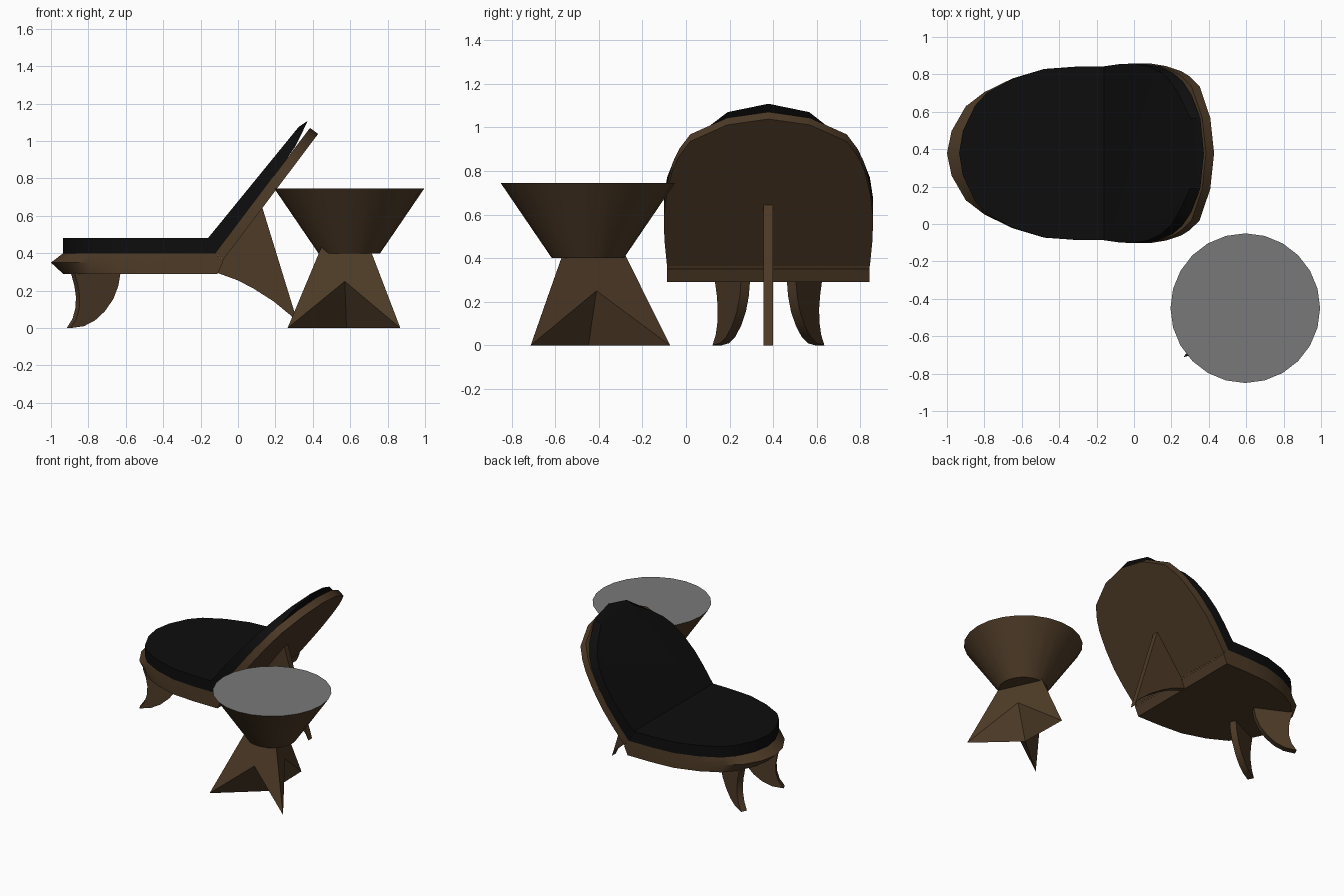
import bpy, bmesh, math
from mathutils import Vector

if "Cube" in bpy.data.objects:
    bpy.data.objects.remove(bpy.data.objects["Cube"])


def material(name, rgb):
    m = bpy.data.materials.new(name)
    m.diffuse_color = (*rgb, 1)
    m.use_nodes = True
    m.node_tree.nodes["Principled BSDF"].inputs["Base Color"].default_value = m.diffuse_color
    return m


WOOD = material("dark wood", (0.075, 0.043, 0.02))
BLACK = material("black cushion", (0.004, 0.004, 0.004))
GREY = material("grey table top", (0.19, 0.19, 0.19))
CY = 0.378  # chair centre line


def build(name, verts, faces, mat, smooth=True):
    me = bpy.data.meshes.new(name)
    me.from_pydata([tuple(v) for v in verts], [], faces)
    bm = bmesh.new()
    bm.from_mesh(me)
    bmesh.ops.remove_doubles(bm, verts=bm.verts, dist=1e-4)
    bmesh.ops.recalc_face_normals(bm, faces=bm.faces)
    bm.to_mesh(me)
    bm.free()
    ob = bpy.data.objects.new(name, me)
    bpy.context.collection.objects.link(ob)
    me.materials.append(mat)
    if smooth:
        bpy.ops.object.select_all(action='DESELECT')
        ob.select_set(True)
        bpy.context.view_layer.objects.active = ob
        bpy.ops.object.shade_smooth_by_angle(angle=math.radians(30))
    return ob


def loft(name, rings, mat):
    """Join closed rings with equal point counts and cap both ends."""
    n = len(rings[0])
    verts = [p for r in rings for p in r]
    faces = [(k * n + i, k * n + (i + 1) % n, (k + 1) * n + (i + 1) % n, (k + 1) * n + i)
             for k in range(len(rings) - 1) for i in range(n)]
    faces += [tuple(range(n)), tuple(range((len(rings) - 1) * n, len(rings) * n))]
    return build(name, verts, faces, mat)


def mirror_ring(half):
    """half: (x, half width, z) starting at the tip on the centre line."""
    return ([Vector((x, CY - w, z)) for x, w, z in half] +
            [Vector((x, CY + w, z)) for x, w, z in reversed(half[1:])])


# Seat: wooden shell with a bulged nose, and cushion
inner = [(-.935, 0), (-.915, .12), (-.85, .255), (-.785, .325), (-.65, .397), (-.48, .45), (-.3, .463)]
outer = [(-1, 0), (-.975, .12), (-.9, .25), (-.8, .327), (-.65, .4), (-.48, .451), (-.3, .464)]


def seat_ring(pts, end, z):
    return mirror_ring([(x, w, z) for x, w in pts + [(end, .464)]])


loft("seat_frame", [seat_ring(inner, -.11, .29), seat_ring(outer, -.082, .35),
                    seat_ring(inner, -.123, .40)], WOOD)
loft("seat_cushion", [seat_ring(inner, -.123, .40), seat_ring(inner, -.16, .481)], BLACK)

# Back rest: slanted frame (u runs up the slope, n stands off its front)
def slope(u, w, n):
    return (-.123 + .602 * u - .799 * n, w, .396 + .799 * u + .602 * n)


frame = [(.844, 0), (.81, .19), (.715, .359), (.63, .41), (.55, .44), (.42, .466), (.28, .48), (.15, .477), (0, .465)]
loft("back_frame", [mirror_ring([slope(u, w, n) for u, w in frame]) for n in (-.054, 0)], WOOD)

# Strip closing the seat and the back at the bottom
strip = [(-.11, .29), (-.08, .363), (-.123, .396), (-.15, .3)]
loft("rear_strip", [[Vector((x, CY + s * .464, z)) for x, z in strip] for s in (-1, 1)], WOOD)

# Back cushion: its rear lifts off the frame near the top
pad = [(.867, 0), (.825, .187), (.715, .315), (.635, .385), (.55, .43), (.42, .465), (.28, .48), (.15, .477), (0, .465)]
rear = [slope(u, w, max(0, (u - .7) * .19)) for u, w in pad]
front = [slope(.045 + u * .886, w, .081 - .034 * u) for u, w in pad]
loft("back_cushion", [mirror_ring(rear), mirror_ring(front)], BLACK)


def plate(name, profile, origin, direction, thick):
    """Extrude an (s, z) profile standing in a vertical plane."""
    d = Vector((*direction, 0)).normalized()
    side = Vector((-d.y, d.x, 0)) * thick / 2
    o = Vector((*origin, 0))
    return loft(name, [[o + d * s + Vector((0, 0, z)) + side * k for s, z in profile]
                       for k in (-1, 1)], WOOD)


# Rear fin leg
plate("rear_leg", [(-.11, .295), (0, .255), (.085, .21), (.19, .143), (.273, .075), (.305, .045),
                   (.328, 0), (.13, .645), (-.08, .365)], (0, CY), (1, 0), .044)

# Two splayed horn-shaped front legs
horn = [(0, 0), (.035, .05), (.053, .11), (.055, .17), (.045, .23), (.025, .295),
        (.298, .295), (.285, .225), (.255, .155), (.205, .09), (.145, .04), (.08, .01)]
for s, label in ((-1, "right"), (1, "left")):
    plate("front_leg_" + label, horn, (-.906, CY + s * .236), (.9, -s * .44), .046)

# Table bowl: 24-sided cone with grey top face
bpy.ops.mesh.primitive_cone_add(vertices=24, radius1=.165, radius2=.4, depth=.345,
                                location=(.595, -.45, .5725))
bowl = bpy.context.object
bowl.name = "table_bowl"
bowl.data.materials.append(WOOD)
bowl.data.materials.append(GREY)
for p in bowl.data.polygons:
    p.material_index = 1 if p.normal.z > .9 else 0
bpy.ops.object.shade_smooth_by_angle(angle=math.radians(30))

# Table base: three-footed pyramid with a notch folded into each side
C = Vector((.58, -.447, 0))
feet = [Vector((.265, -.712, 0)), Vector((.868, -.712, 0)), Vector((.572, -.073, 0))]
up = Vector((0, 0, 1))
tops = [C + (f - C) * .39 + up * .46 for f in feet]
arches = [C + ((feet[i] + feet[(i + 1) % 3]) / 2 - C) * .67 + up * .25 for i in range(3)]
faces = [(3, 4, 5)]
for i in range(3):
    j = (i + 1) % 3
    faces += [(i, 6 + i, 3 + i), (6 + i, 3 + j, 3 + i), (6 + i, j, 3 + j), (i, 9, 6 + i), (6 + i, 9, j)]
build("table_base", feet + tops + arches + [C], faces, WOOD, smooth=False)
